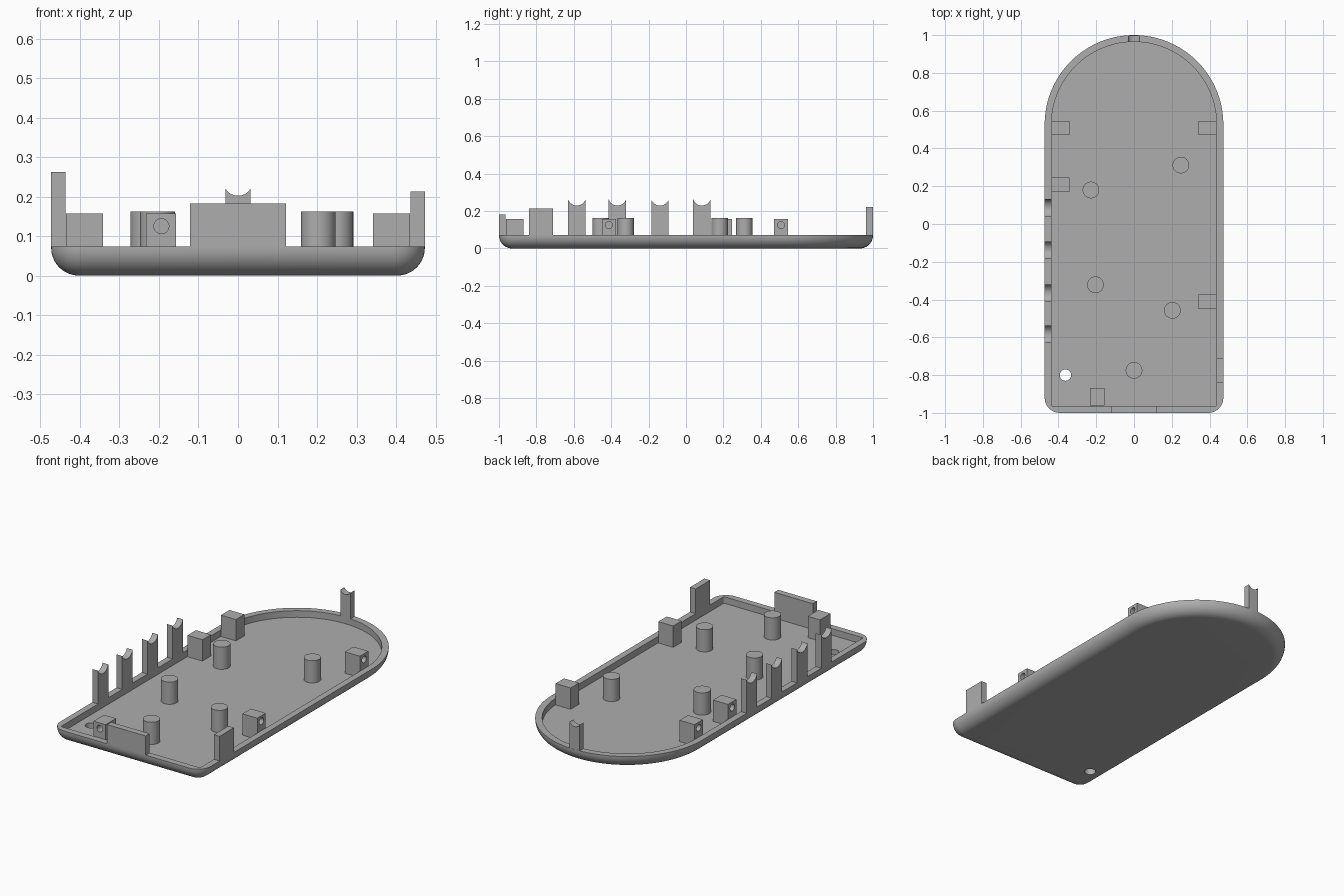
import bpy, bmesh, math
from mathutils import Matrix

if "Cube" in bpy.data.objects:
    bpy.data.objects.remove(bpy.data.objects["Cube"])

HALF_W, RIM_Z, FLOOR_Z, WALL, FILLET = 0.473, 0.073, 0.036, 0.036, 0.07

grey = bpy.data.materials.new("plain grey plastic")
grey.diffuse_color = (0.42, 0.42, 0.42, 1)
grey.use_nodes = True
grey.node_tree.nodes["Principled BSDF"].inputs["Base Color"].default_value = grey.diffuse_color


def finish(name, bm, smooth=False):
    bmesh.ops.recalc_face_normals(bm, faces=bm.faces)
    mesh = bpy.data.meshes.new(name)
    bm.to_mesh(mesh)
    bm.free()
    mesh.materials.append(grey)
    ob = bpy.data.objects.new(name, mesh)
    bpy.context.collection.objects.link(ob)
    if smooth:
        bpy.ops.object.select_all(action='DESELECT')
        ob.select_set(True)
        bpy.context.view_layer.objects.active = ob
        bpy.ops.object.shade_smooth_by_angle(angle=math.radians(30))
    return ob


def box(name, x0, x1, y0, y1, z0, z1):
    bm = bmesh.new()
    bmesh.ops.create_cube(bm, size=1)
    bmesh.ops.scale(bm, verts=bm.verts, vec=(x1 - x0, y1 - y0, z1 - z0))
    bmesh.ops.translate(bm, verts=bm.verts,
                        vec=((x0 + x1) / 2, (y0 + y1) / 2, (z0 + z1) / 2))
    return finish(name, bm)


def cylinder(name, centre, radius, depth, axis='Z', sides=48, smooth=True):
    bm = bmesh.new()
    rot = {'Z': Matrix(), 'X': Matrix.Rotation(math.pi / 2, 4, 'Y'),
           'Y': Matrix.Rotation(math.pi / 2, 4, 'X')}[axis]
    bmesh.ops.create_cone(bm, cap_ends=True, segments=sides, radius1=radius,
                          radius2=radius, depth=depth,
                          matrix=Matrix.Translation(centre) @ rot)
    return finish(name, bm, smooth)


def cut(ob, cutter):
    mod = ob.modifiers.new("hole", 'BOOLEAN')
    mod.operation, mod.solver, mod.object = 'DIFFERENCE', 'EXACT', cutter
    cutter.hide_render = True
    bpy.context.view_layer.update()
    bpy.ops.object.select_all(action='DESELECT')
    ob.select_set(True)
    bpy.context.view_layer.objects.active = ob
    bpy.ops.object.modifier_apply(modifier=mod.name)
    bpy.data.objects.remove(cutter)


def outline(d, corner):
    """Arched tray outline, moved inwards by d."""
    w, pts = HALF_W - d, []
    def arc(cx, cy, r, a0, a1, n):
        for i in range(n + 1):
            a = math.radians(a0 + (a1 - a0) * i / n)
            pts.append((cx + r * math.cos(a), cy + r * math.sin(a)))
    arc(0, 1 - HALF_W, w, 0, 180, 72)
    y = -1 + d + corner
    arc(-w + corner, y, corner, 180, 270, 10)
    arc(w - corner, y, corner, 270, 360, 10)
    return pts


# Tray: rounded underside, rim and recessed floor as stacked rings
levels = []
for i in range(11):
    a = math.pi / 2 * i / 10
    d = FILLET * (1 - math.sin(a))
    levels.append((d, 0.08 - d, FILLET * (1 - math.cos(a))))
levels += [(0, 0.08, RIM_Z), (WALL, 0.008, RIM_Z), (WALL, 0.008, FLOOR_Z)]
bm = bmesh.new()
rings = [[bm.verts.new((x, y, z)) for x, y in outline(d, c)] for d, c, z in levels]
for lo, hi in zip(rings, rings[1:]):
    for i in range(len(lo)):
        j = (i + 1) % len(lo)
        bm.faces.new((lo[i], lo[j], hi[j], hi[i]))
bm.faces.new(rings[0])
bm.faces.new(rings[-1])
tray = finish("tray", bm)
cut(tray, cylinder("cord_hole_cutter", (-0.363, -0.80, 0.02), 0.03, 0.2, smooth=False))
bpy.ops.object.shade_smooth_by_angle(angle=math.radians(30))

# Round support posts
for i, (x, y) in enumerate([(0.248, 0.312), (-0.228, 0.18), (-0.204, -0.322),
                            (0.203, -0.457), (0, -0.775)]):
    cylinder(f"support_post_{i + 1}", (x, y, (FLOOR_Z + 0.162) / 2), 0.044, 0.162 - FLOOR_Z)

# Screw blocks along the sides, each with a blind hole facing outwards
for i, (side, y) in enumerate([(-1, 0.508), (1, 0.508), (-1, 0.208), (1, -0.412)]):
    x0, x1 = sorted((side * 0.342, side * 0.436))
    block = box(f"side_screw_block_{i + 1}", x0, x1, y - 0.038, y + 0.038, FLOOR_Z, 0.157)
    cut(block, cylinder("screw_cutter", (side * 0.436, y, 0.125), 0.019, 0.12, 'X', 24, False))
block = box("front_screw_block", -0.233, -0.157, -0.962, -0.868, FLOOR_Z, 0.157)
cut(block, cylinder("screw_cutter", (-0.194, -0.962, 0.125), 0.019, 0.12, 'Y', 24, False))


def notched_tab(name, half, z_top, sag, place, thickness):
    """Upright tab with a round cradle cut into its top."""
    r = (half * half + sag * sag) / (2 * sag)
    a = math.asin(half / r)
    zc = z_top - sag + r
    prof = [(-half, RIM_Z), (half, RIM_Z)]
    for i in range(17):
        t = a - 2 * a * i / 16
        prof.append((r * math.sin(t), zc - r * math.cos(t)))
    bm = bmesh.new()
    face = bm.faces.new([bm.verts.new(place(u, z)) for u, z in prof])
    ext = bmesh.ops.extrude_face_region(bm, geom=[face])
    verts = [g for g in ext["geom"] if isinstance(g, bmesh.types.BMVert)]
    bmesh.ops.translate(bm, verts=verts, vec=thickness)
    finish(name, bm, True)


# Cradle tabs on the left wall and at the rounded end
for i, yc in enumerate([0.085, -0.139, -0.367, -0.584]):
    notched_tab(f"left_cradle_tab_{i + 1}", 0.0465, 0.262, 0.033,
                lambda u, z, yc=yc: (-HALF_W, yc + u, z), (WALL, 0, 0))
notched_tab("back_cradle_tab", 0.032, 0.221, 0.019,
            lambda u, z: (u, 0.963, z), (0, 0.036, 0))

# Plain plates standing on the rim
box("front_plate", -0.121, 0.121, -1, -1 + WALL, RIM_Z, 0.182)
box("right_plate", HALF_W - WALL, HALF_W, -0.84, -0.711, RIM_Z, 0.213)
